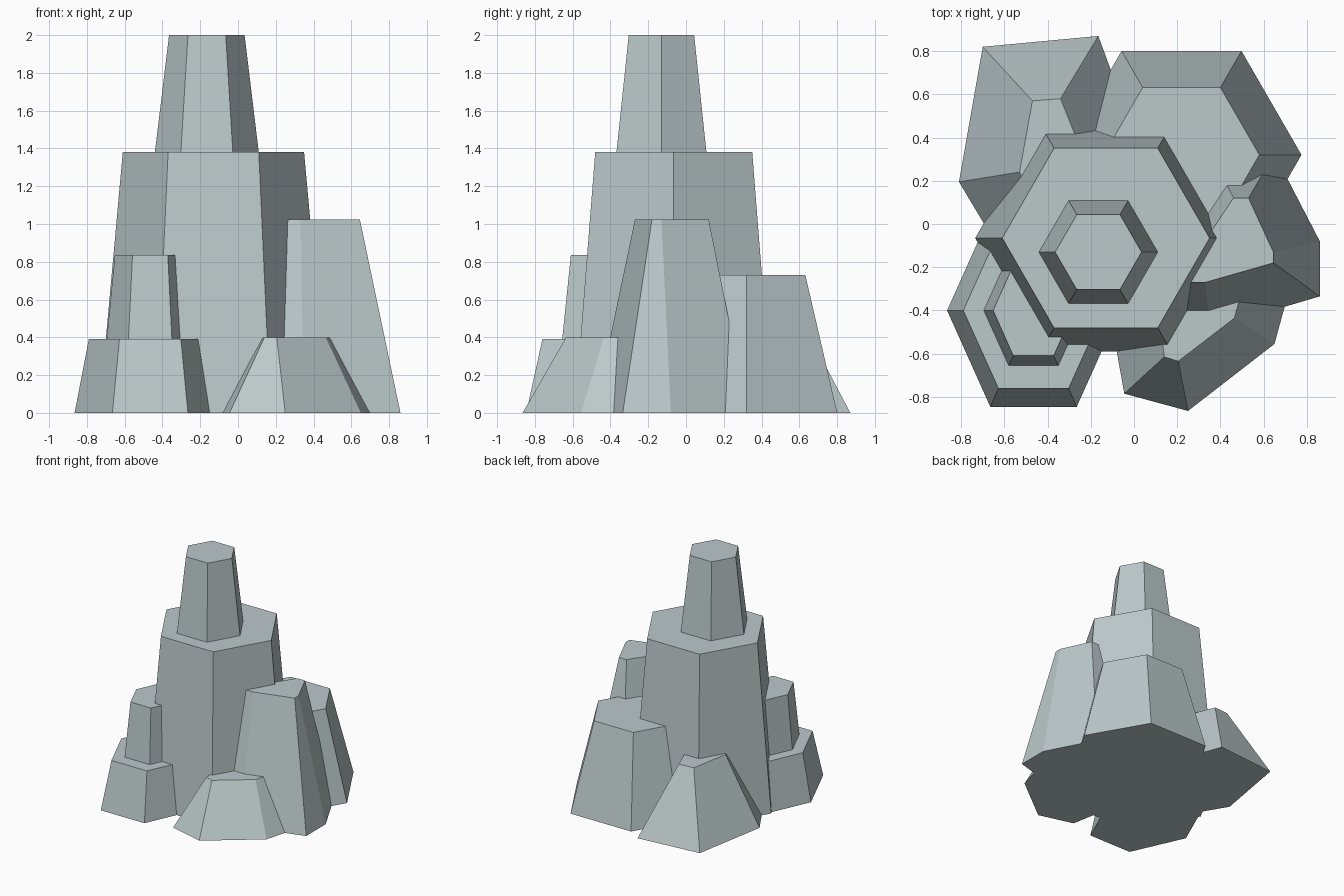
import bpy, bmesh, math

if "Cube" in bpy.data.objects:
    bpy.data.objects.remove(bpy.data.objects["Cube"])

stone = bpy.data.materials.new("pale blue grey stone")
stone.diffuse_color = (0.50, 0.58, 0.59, 1.0)
stone.use_nodes = True
stone.node_tree.nodes["Principled BSDF"].inputs["Base Color"].default_value = stone.diffuse_color


def hexagon(cx, cy, rx, ry=None):
    """Six points with corners on the x axis; ry stretches it in y."""
    ry = ry or rx
    return [(cx + rx * math.cos(math.radians(60 * i)),
             cy + ry * math.sin(math.radians(60 * i))) for i in range(6)]


def column(name, bottom, top, z0, z1):
    """Tapered closed column between two matching outlines."""
    bm = bmesh.new()
    low = [bm.verts.new((x, y, z0)) for x, y in bottom]
    high = [bm.verts.new((x, y, z1)) for x, y in top]
    n = len(low)
    bm.faces.new(low[::-1])
    bm.faces.new(high)
    for i in range(n):
        j = (i + 1) % n
        bm.faces.new((low[i], low[j], high[j], high[i]))
    bmesh.ops.recalc_face_normals(bm, faces=bm.faces)
    mesh = bpy.data.meshes.new(name)
    bm.to_mesh(mesh)
    bm.free()
    mesh.materials.append(stone)
    obj = bpy.data.objects.new(name, mesh)
    bpy.context.collection.objects.link(obj)
    return obj


# Tall central column and its spire
column("main_column", hexagon(-0.13, -0.065, 0.605), hexagon(-0.13, -0.065, 0.48), 0, 1.38)
column("spire", hexagon(-0.165, -0.13, 0.275), hexagon(-0.165, -0.13, 0.2), 1.38, 2.0)

# Wide column at the back right
column("back_right_column", hexagon(0.22, 0.32, 0.555), hexagon(0.22, 0.32, 0.36), 0, 0.73)

# Two-step column at the front left
column("front_left_step", hexagon(-0.465, -0.4, 0.4, 0.515),
       hexagon(-0.465, -0.4, 0.325, 0.416), 0, 0.39)
column("front_left_column", hexagon(-0.465, -0.4, 0.23, 0.295),
       hexagon(-0.465, -0.4, 0.187, 0.242), 0.39, 0.835)

# Irregular rocks leaning on the main column
column("back_left_rock",
       [(-0.81, 0.195), (-0.64, -0.09), (-0.3, -0.1), (0.0, 0.42), (-0.165, 0.87), (-0.70, 0.82)],
       [(-0.53, 0.24), (-0.48, 0.15), (-0.3, 0.2), (-0.26, 0.38), (-0.34, 0.58), (-0.47, 0.57)],
       0, 0.55)
column("right_rock",
       [(0.1, -0.485), (0.35, -0.485), (0.86, -0.335), (0.86, -0.08),
        (0.65, 0.325), (0.36, 0.325), (0.15, 0.0)],
       [(0.1, -0.27), (0.33, -0.27), (0.645, -0.18), (0.645, -0.13),
        (0.53, 0.12), (0.46, 0.12), (0.36, -0.03)],
       0, 1.025)
column("front_rock",
       [(-0.105, -0.45), (-0.045, -0.785), (0.25, -0.865), (0.65, -0.555), (0.72, -0.3), (0.4, -0.1)],
       [(0.12, -0.45), (0.14, -0.615), (0.205, -0.635), (0.465, -0.435), (0.5, -0.3), (0.3, -0.2)],
       0, 0.4)
